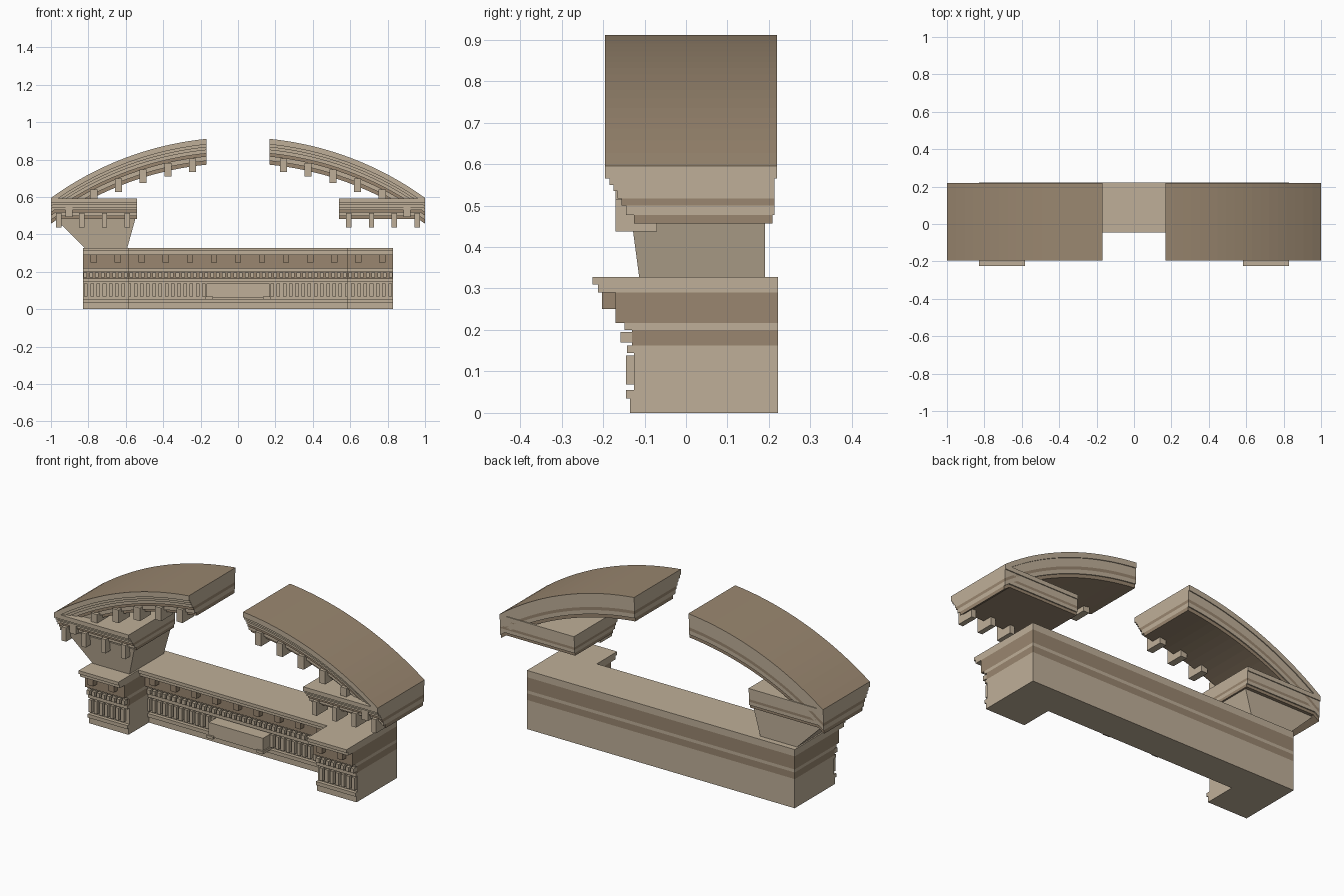
import bpy, bmesh, math

cube = bpy.data.objects.get("Cube")
if cube:
    bpy.data.objects.remove(cube)


def material(name, rgb):
    m = bpy.data.materials.new(name)
    m.use_nodes = True
    m.diffuse_color = (*rgb, 1)
    m.node_tree.nodes["Principled BSDF"].inputs["Base Color"].default_value = (*rgb, 1)
    return m


MATS = [material("light_stone", (0.52, 0.43, 0.315)),
        material("dark_stone", (0.32, 0.24, 0.16))]
LIGHT, DARK = 0, 1


def finish(name, bm):
    bmesh.ops.remove_doubles(bm, verts=bm.verts, dist=1e-5)
    bmesh.ops.recalc_face_normals(bm, faces=bm.faces)
    me = bpy.data.meshes.new(name)
    bm.to_mesh(me)
    bm.free()
    for m in MATS:
        me.materials.append(m)
    ob = bpy.data.objects.new(name, me)
    bpy.context.collection.objects.link(ob)
    return ob


def add_box(bm, x0, x1, y0, y1, z0, z1, mat=LIGHT):
    vs = bmesh.ops.create_cube(bm, size=1)["verts"]
    for v in vs:
        v.co = (x1 if v.co.x > 0 else x0, y1 if v.co.y > 0 else y0,
                z1 if v.co.z > 0 else z0)
    for f in {f for v in vs for f in v.link_faces}:
        f.material_index = mat


def moulding(name, bands, path, top_mat=LIGHT, bottom_mat=LIGHT):
    """Sweep stacked bands (z0, z1, front y, back y, material) along (x, z) stations."""
    bm = bmesh.new()

    def face(pts, mat):
        f = bm.faces.new([bm.verts.new(p) for p in pts])
        f.material_index = mat

    def strip(a, b, mat):
        for (xa, za), (xb, zb) in zip(path, path[1:]):
            face([(xa, a[0], za + a[1]), (xb, a[0], zb + a[1]),
                  (xb, b[0], zb + b[1]), (xa, b[0], za + b[1])], mat)

    for i, (z0, z1, f, b, mat) in enumerate(bands):
        strip((f, z0), (f, z1), mat)
        strip((b, z0), (b, z1), mat)
        for x, z in (path[0], path[-1]):
            face([(x, f, z + z0), (x, b, z + z0), (x, b, z + z1), (x, f, z + z1)], mat)
        if i:
            below = bands[i - 1]
            for k in (2, 3):
                if abs(below[k] - bands[i][k]) > 1e-4:
                    strip((below[k], z0), (bands[i][k], z0), mat)
    strip((bands[0][2], bands[0][0]), (bands[0][3], bands[0][0]), bottom_mat)
    strip((bands[-1][2], bands[-1][1]), (bands[-1][3], bands[-1][1]), top_mat)
    return finish(name, bm)


# Entablature: projecting end blocks and recessed middle share one profile
BACK, RECESS, EDGE, END = 0.222, 0.18, 0.583, 0.828
steps = [(0.035, -0.135, LIGHT), (0.055, -0.145, LIGHT), (0.145, -0.125, LIGHT),
         (0.163, -0.142, LIGHT), (0.2, -0.13, DARK), (0.217, -0.148, LIGHT),
         (0.29, -0.17, DARK), (0.31, -0.212, LIGHT), (0.328, -0.225, LIGHT)]


def entablature(name, x0, x1, shift):
    bands, z = [], 0
    for top, y, mat in steps:
        bands.append((z, top, y + shift, BACK, mat))
        z = top
    moulding(name, bands, [(x0, 0), (x1, 0)])


entablature("right_end_block", -END, -EDGE, 0)
entablature("left_end_block", EDGE, END, 0)
entablature("middle_entablature", -EDGE, EDGE, RECESS)


# Rows of small blocks along the entablature
def row(name, count, pitch, width, y0, y1, z0, z1, mat, gap=0):
    bm = bmesh.new()
    for i in range(count):
        x = (i - (count - 1) / 2) * pitch
        if abs(x) < gap:
            continue
        s = 0 if abs(x) > EDGE else RECESS
        add_box(bm, x - width / 2, x + width / 2, y0 + s, y1 + s, z0, z1, mat)
    finish(name, bm)


row("fluting_blocks", 50, 0.0332, 0.019, -0.145, -0.12, 0.068, 0.138, LIGHT, 0.18)
row("dentils", 54, 0.0308, 0.019, -0.158, -0.125, 0.17, 0.195, LIGHT)
row("cornice_brackets", 13, 0.1285, 0.034, -0.202, -0.165, 0.25, 0.29, DARK)

# Plaque on the middle wall, with corner feet
bm = bmesh.new()
add_box(bm, -0.168, 0.168, -0.02, 0.06, 0.06, 0.137)
for s in (-1, 1):
    add_box(bm, s * 0.155 - 0.02, s * 0.155 + 0.02, -0.03, 0.06, 0.053, 0.068)
finish("plaque", bm)

# Broken curved pediment
RADIUS, CROWN = 1.705, 0.919


def arc_z(x):
    return CROWN - RADIUS + math.sqrt(RADIUS ** 2 - x * x)


arc_bands = [(-0.138, -0.118, -0.125, 0.208, DARK), (-0.118, -0.095, -0.145, 0.214, LIGHT),
             (-0.095, -0.078, -0.155, 0.214, DARK), (-0.078, -0.06, -0.165, 0.214, LIGHT),
             (-0.06, -0.045, -0.175, 0.214, LIGHT), (-0.045, -0.03, -0.185, 0.214, LIGHT),
             (-0.03, 0, -0.195, 0.219, LIGHT)]
bar_bands = [(a * 0.8, b * 0.8, f, k, m) for a, b, f, k, m in arc_bands]
BAR_TOP, SEGMENTS = 0.592, 18

for side, s in (("right", -1), ("left", 1)):
    xs = [0.168 + (1 - 0.168) * i / SEGMENTS for i in range(SEGMENTS + 1)]
    moulding(side + "_pediment_arc", arc_bands, [(s * x, arc_z(x)) for x in xs], DARK, DARK)
    moulding(side + "_pediment_base", bar_bands,
             [(s * 0.54, BAR_TOP), (s * 0.998, BAR_TOP)], LIGHT, DARK)
    bm = bmesh.new()
    for i in range(6):
        x = s * (0.243 + 0.132 * i)
        z = arc_z(x)
        add_box(bm, x - 0.019, x + 0.019, -0.17, -0.07, z - 0.168, z - 0.095)
    finish(side + "_arc_brackets", bm)
    bm = bmesh.new()
    for i in range(4):
        x = s * (0.592 + 0.122 * i)
        add_box(bm, x - 0.014, x + 0.014, -0.17, -0.07, 0.437, 0.514)
    finish(side + "_base_brackets", bm)

# Flared support under one pediment half
bm = bmesh.new()
add_box(bm, -0.82, -0.592, -0.113, 0.19, 0.328, 0.486)
for v in bm.verts:
    if v.co.z > 0.4:
        v.co.x = -0.98 if v.co.x < -0.7 else -0.548
        if v.co.y < 0:
            v.co.y = -0.134
finish("flared_support", bm)
